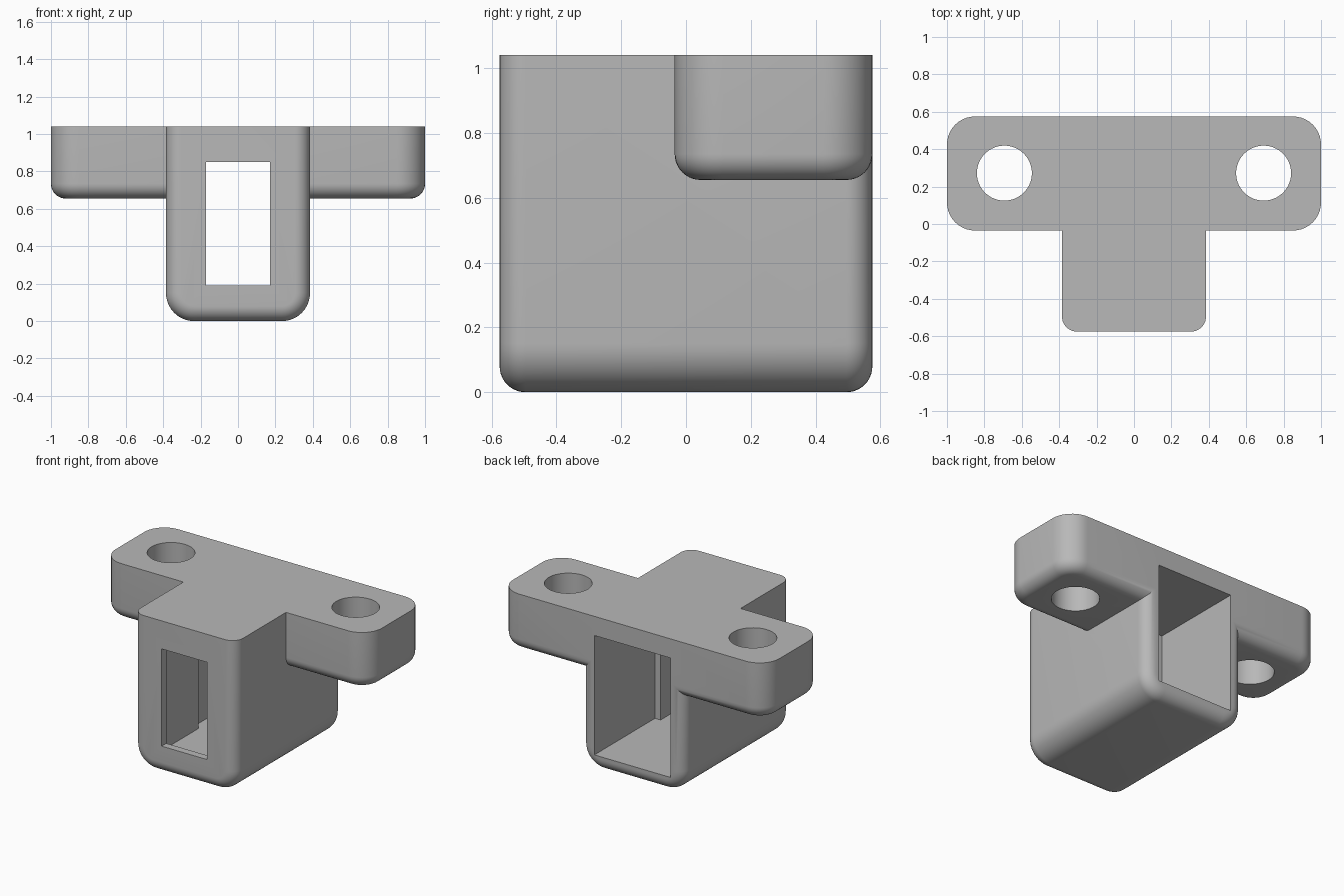
import bpy, bmesh, math

cube = bpy.data.objects.get("Cube")
if cube:
    bpy.data.objects.remove(cube, do_unlink=True)

TOP, BACK = 1.04, 0.575

grey = bpy.data.materials.new("plain grey")
grey.use_nodes = True
colour = (0.48, 0.48, 0.48, 1)
grey.diffuse_color = colour
grey.node_tree.nodes["Principled BSDF"].inputs["Base Color"].default_value = colour


def to_object(bm, name):
    bmesh.ops.recalc_face_normals(bm, faces=bm.faces)
    mesh = bpy.data.meshes.new(name)
    bm.to_mesh(mesh)
    bm.free()
    mesh.materials.append(grey)
    obj = bpy.data.objects.new(name, mesh)
    bpy.context.collection.objects.link(obj)
    return obj


def box(x, y0, y1, z0, z1):
    """Box symmetric in x."""
    bm = bmesh.new()
    bmesh.ops.create_cube(bm, size=1)
    for v in bm.verts:
        v.co = (v.co.x * 2 * x, y1 if v.co.y > 0 else y0, z1 if v.co.z > 0 else z0)
    return bm


def round_edges(bm, radius, rule):
    edges = [e for e in bm.edges if rule(*[v.co for v in e.verts])]
    bmesh.ops.bevel(bm, geom=edges, offset=radius, offset_type='OFFSET',
                    segments=10, profile=0.5, affect='EDGES', clamp_overlap=False)


def same(a, b, axis, *values):
    return any(abs(a[axis] - v) < 1e-4 and abs(b[axis] - v) < 1e-4 for v in values)


def combine(target, other, operation):
    mod = target.modifiers.new(operation.lower(), 'BOOLEAN')
    mod.operation, mod.solver, mod.object = operation, 'EXACT', other
    bpy.context.view_layer.objects.active = target
    bpy.ops.object.modifier_apply(modifier=mod.name)
    bpy.data.objects.remove(other, do_unlink=True)


# Housing: wide rounding along the bottom, smaller rounding around both ends
bm = box(0.385, -BACK, BACK, 0, TOP)
round_edges(bm, 0.15, lambda a, b: same(a, b, 2, 0) and abs(a.y - b.y) > 0.1)
round_edges(bm, 0.08, lambda a, b: same(a, b, 1, -BACK, BACK) and not same(a, b, 2, TOP))
bracket = to_object(bm, "mounting_bracket")

# Mounting flange: rounded corners, then a rounded underside rim
bm = box(1.0, -0.035, BACK, 0.655, TOP)
round_edges(bm, 0.15, lambda a, b: abs(a.z - b.z) > 0.1)
round_edges(bm, 0.08, lambda a, b: same(a, b, 2, 0.655))
combine(bracket, to_object(bm, "flange"), 'UNION')

# Rear cavity, narrower middle pocket and front window
for name, size in (("rear_cavity", (0.285, -0.075, 0.8, 0.10, 0.91)),
                   ("middle_pocket", (0.243, -0.525, 0.1, 0.10, 0.91)),
                   ("front_window", (0.17, -0.8, -0.4, 0.19, 0.85))):
    combine(bracket, to_object(box(*size), name), 'DIFFERENCE')

# Screw holes
for side in (-1, 1):
    bm = bmesh.new()
    bmesh.ops.create_cone(bm, cap_ends=True, segments=64, radius1=0.147,
                          radius2=0.147, depth=1)
    bmesh.ops.translate(bm, verts=bm.verts, vec=(side * 0.693, 0.272, 0.9))
    combine(bracket, to_object(bm, "screw_hole"), 'DIFFERENCE')

# Smooth rounds, crisp corners
bpy.ops.object.select_all(action='DESELECT')
bracket.select_set(True)
bpy.context.view_layer.objects.active = bracket
bpy.ops.object.shade_smooth_by_angle(angle=math.radians(30))
